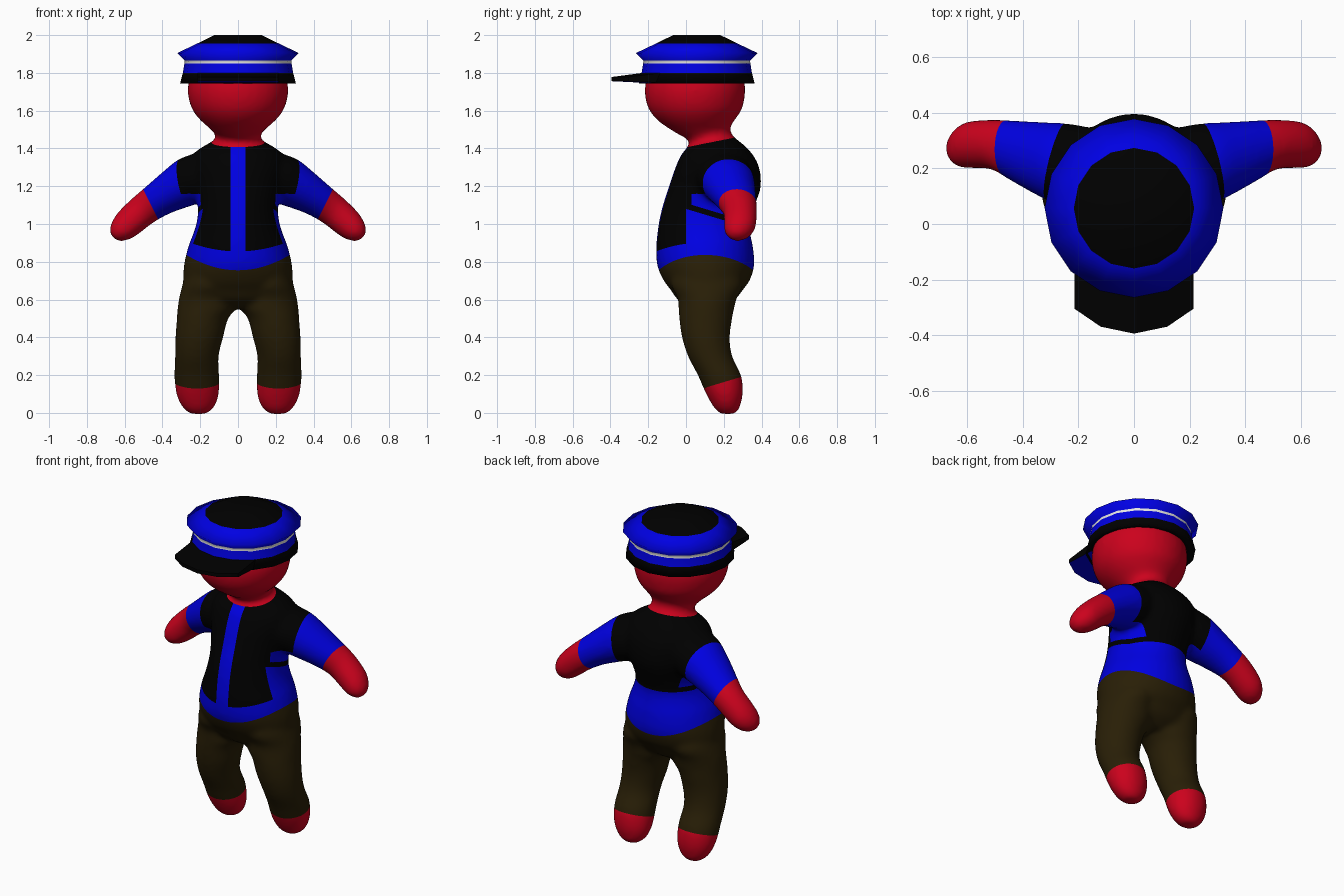
import bpy, bmesh, math
from mathutils import Vector

if "Cube" in bpy.data.objects:
    bpy.data.objects.remove(bpy.data.objects["Cube"])


def material(name, rgb):
    m = bpy.data.materials.new(name)
    m.diffuse_color = (*rgb, 1)
    m.use_nodes = True
    m.node_tree.nodes["Principled BSDF"].inputs["Base Color"].default_value = m.diffuse_color
    return m


MATS = [material("red", (0.60, 0.0005, 0.012)), material("blue", (0, 0, 0.76)),
        material("black", (0, 0, 0)), material("dark_brown", (0.022, 0.0135, 0.002)),
        material("white", (0.8, 0.8, 0.8))]
RED, BLUE, BLACK, BROWN, WHITE = range(5)


def add_object(name, bm, angle):
    me = bpy.data.meshes.new(name)
    bm.to_mesh(me)
    bm.free()
    for m in MATS:
        me.materials.append(m)
    for p in me.polygons:
        p.use_smooth = True
    me.set_sharp_from_angle(angle=math.radians(angle))
    ob = bpy.data.objects.new(name, me)
    bpy.context.scene.collection.objects.link(ob)
    return ob


def loft(bm, rings, sub=4, seg=32):
    """Closed skin over elliptical rings (centre, u, v), eased between rings."""
    fine = []
    for i in range(len(rings) - 1):
        p = [rings[min(max(i + k, 0), len(rings) - 1)] for k in (-1, 0, 1, 2)]
        for s in range(sub):
            t = s / sub
            fine.append([0.5 * (2 * b + (c - a) * t + (2 * a - 5 * b + 4 * c - d) * t * t
                                + (3 * b - a - 3 * c + d) * t ** 3)
                         for a, b, c, d in zip(*p)])
    fine.append(rings[-1])
    loops = []
    for c, u, v in fine:
        loops.append([bm.verts.new(c + u * math.cos(a) + v * math.sin(a))
                      for a in (2 * math.pi * k / seg for k in range(seg))])
    for A, B in zip(loops, loops[1:]):
        for k in range(seg):
            n = (k + 1) % seg
            bm.faces.new((A[k], A[n], B[n], B[k]))
    bm.faces.new(loops[0][::-1])
    bm.faces.new(loops[-1])


def section(cx, hx, y0, z0, y1, z1):
    """Ring given by half width and its front and back points."""
    return (Vector((cx, (y0 + y1) / 2, (z0 + z1) / 2)), Vector((hx, 0, 0)),
            Vector((0, (y1 - y0) / 2, (z1 - z0) / 2)))


bm = bmesh.new()

# torso, neck and head
TRUNK = [(.10, .02, .555, .20, .555), (.23, -.045, .60, .262, .60), (.275, -.08, .65, .30, .65),
         (.29, -.118, .70, .337, .70), (.287, -.153, .78, .362, .78), (.264, -.158, .88, .355, .88),
         (.237, -.152, .95, .34, .95), (.217, -.142, 1.02, .335, 1.02), (.213, -.123, 1.10, .365, 1.10),
         (.235, -.09, 1.20, .397, 1.20), (.255, -.06, 1.29, .388, 1.30), (.24, -.03, 1.36, .352, 1.37),
         (.19, -.003, 1.395, .305, 1.42), (.13, .015, 1.42, .255, 1.46), (.12, .005, 1.45, .236, 1.49),
         (.142, -.05, 1.48, .238, 1.52), (.20, -.14, 1.54, .265, 1.56), (.242, -.193, 1.60, .297, 1.61),
         (.264, -.216, 1.67, .312, 1.68), (.264, -.216, 1.74, .312, 1.74), (.24, -.19, 1.82, .29, 1.82),
         (.18, -.13, 1.90, .23, 1.90), (.08, -.03, 1.94, .13, 1.94)]
loft(bm, [section(0, *r) for r in TRUNK])

# legs: centre x, half width, front y, back y, z
LEG = [(.15, .12, -.06, .27, .76), (.156, .138, -.08, .302, .68), (.165, .147, -.045, .27, .61),
       (.168, .153, -.04, .255, .55), (.188, .136, -.036, .245, .50), (.205, .127, -.022, .232, .40),
       (.218, .116, .01, .245, .30), (.218, .119, .062, .292, .20), (.215, .116, .097, .302, .12),
       (.212, .103, .125, .295, .065), (.21, .075, .155, .28, .018), (.21, .038, .185, .26, -.006)]
# arms: centre x, y, z, thickness radius, depth radius
ARM = [(.12, .19, 1.285, .125, .145), (.22, .205, 1.24, .138, .155), (.32, .23, 1.188, .118, .137),
       (.42, .26, 1.13, .096, .113), (.50, .285, 1.075, .086, .092), (.57, .287, 1.015, .081, .087),
       (.61, .282, .978, .072, .082), (.642, .275, .95, .053, .062), (.664, .27, .932, .026, .03)]
for s in (-1, 1):
    loft(bm, [section(s * cx, hx, y0, z, y1, z) for cx, hx, y0, y1, z in LEG])
    loft(bm, [(Vector((s * x, y, z)), Vector((s * .64 * r, 0, .77 * r)), Vector((0, d, 0)))
              for x, y, z, r, d in ARM])
bmesh.ops.recalc_face_normals(bm, faces=bm.faces)
body = add_object("body", bm, 180)

# fuse the body into one soft skin
rm = body.modifiers.new("fuse", 'REMESH')
rm.mode = 'VOXEL'
rm.voxel_size = 0.014
sm = body.modifiers.new("soften", 'SMOOTH')
sm.factor = 0.5
sm.iterations = 12
dg = bpy.context.evaluated_depsgraph_get()
skin = bpy.data.meshes.new_from_object(body.evaluated_get(dg))
body.modifiers.clear()
body.data = skin
skin.materials.clear()
for m in MATS:
    skin.materials.append(m)


# clothing borders, each a height, width or depth over the other two axes
def shoe(c): return .103 + .3 * c.y - .09 * max(0, .12 - c.y)
def waist(c): return .755 + .085 * (min(abs(c.x), .3) / .28) ** 2
def hem(c): return .855 + .045 * (min(abs(c.x), .3) / .25) ** 2
def back_hem(c): return 1.02 + .3 * max(0, .2 - c.y)
def pit_low(c): return back_hem(c) + .03
def collar(c): return 1.41 + .2 * (c.y - .02)
def sleeve(c): return .33 + .2 * (c.z - 1.32) - .25 * (c.y - .12)
def wrist(c): return .5 + .5 * (c.z - 1.18)
def const(v): return lambda c: v


PIT_TOP, PIT_FRONT, PIT_BACK, STRIPE = 1.16, .03, .28, .04
cuts = [(2, f) for f in (shoe, waist, hem, back_hem, pit_low, collar, const(PIT_TOP))]
cuts += [(1, const(v)) for v in (0, PIT_FRONT, PIT_BACK)]
for f in (sleeve, wrist, const(STRIPE)):
    cuts += [(0, f), (0, lambda c, f=f: -f(c))]

bm = bmesh.new()
bm.from_mesh(skin)
for axis, f in cuts:
    normal = Vector((0, 0, 0))
    normal[axis] = 1
    for v in bm.verts:
        v.co[axis] -= f(v.co)
    bmesh.ops.bisect_plane(bm, geom=bm.verts[:] + bm.edges[:] + bm.faces[:], dist=.0005,
                           plane_co=(0, 0, 0), plane_no=normal)
    for v in bm.verts:
        v.co[axis] += f(v.co)


def body_colour(c):
    x = abs(c.x)
    if (c.z > .88 and x > wrist(c)) or c.z < shoe(c) or (c.z > collar(c) and x < .2) or c.z > 1.48:
        return RED
    if c.z < waist(c):
        return BROWN
    if c.z < hem(c) or (c.z > 1.0 and x > sleeve(c)) or (x < STRIPE and c.y < .1):
        return BLUE
    if c.y < 0:
        return BLACK
    if c.z < back_hem(c):
        return BLUE
    if pit_low(c) < c.z < PIT_TOP and PIT_FRONT < c.y < PIT_BACK and x > .12:
        return BLUE
    return BLACK


for f in bm.faces:
    f.smooth = True
    f.material_index = body_colour(f.calc_center_median())
bm.to_mesh(skin)
bm.free()

# cap: sixteen-sided turned profile (radius, z, colour of the band below the point)
CAP_Y = .057
CAP = [(.125, 2.0, BLACK), (.217, 1.955, BLUE), (.322, 1.905, BLUE), (.282, 1.865, WHITE),
       (.284, 1.849, BLUE), (.292, 1.80, BLACK), (.306, 1.745, BLACK), (.25, 1.76, BLACK)]
bm = bmesh.new()
loops = [[bm.verts.new((r * math.cos(k * math.pi / 8), CAP_Y + r * math.sin(k * math.pi / 8), z))
          for k in range(16)] for r, z, _ in CAP]
bm.faces.new(loops[0]).material_index = BLACK
for A, B, row in zip(loops, loops[1:], CAP):
    for k in range(16):
        n = (k + 1) % 16
        bm.faces.new((A[k], B[k], B[n], A[n])).material_index = row[2]
add_object("cap", bm, 120)

# cap visor: black on top, blue underneath
bm = bmesh.new()
rows = []
for x, y in ((-.215, -.305), (-.12, -.37), (0, -.395), (.12, -.37), (.215, -.305)):
    inner = CAP_Y - math.sqrt(.285 ** 2 - x * x) + .02
    rows.append([bm.verts.new(p) for p in ((x, inner, 1.803), (x, y, 1.778),
                                           (x, y, 1.756), (x, inner, 1.747))])
for A, B in zip(rows, rows[1:]):
    for k in range(4):
        n = (k + 1) % 4
        f = bm.faces.new((A[k], A[n], B[n], B[k]))
        f.material_index = BLUE if k == 2 else BLACK
for end in (rows[0], rows[-1]):
    bm.faces.new(end).material_index = BLACK
bmesh.ops.recalc_face_normals(bm, faces=bm.faces)
add_object("cap_visor", bm, 35)
